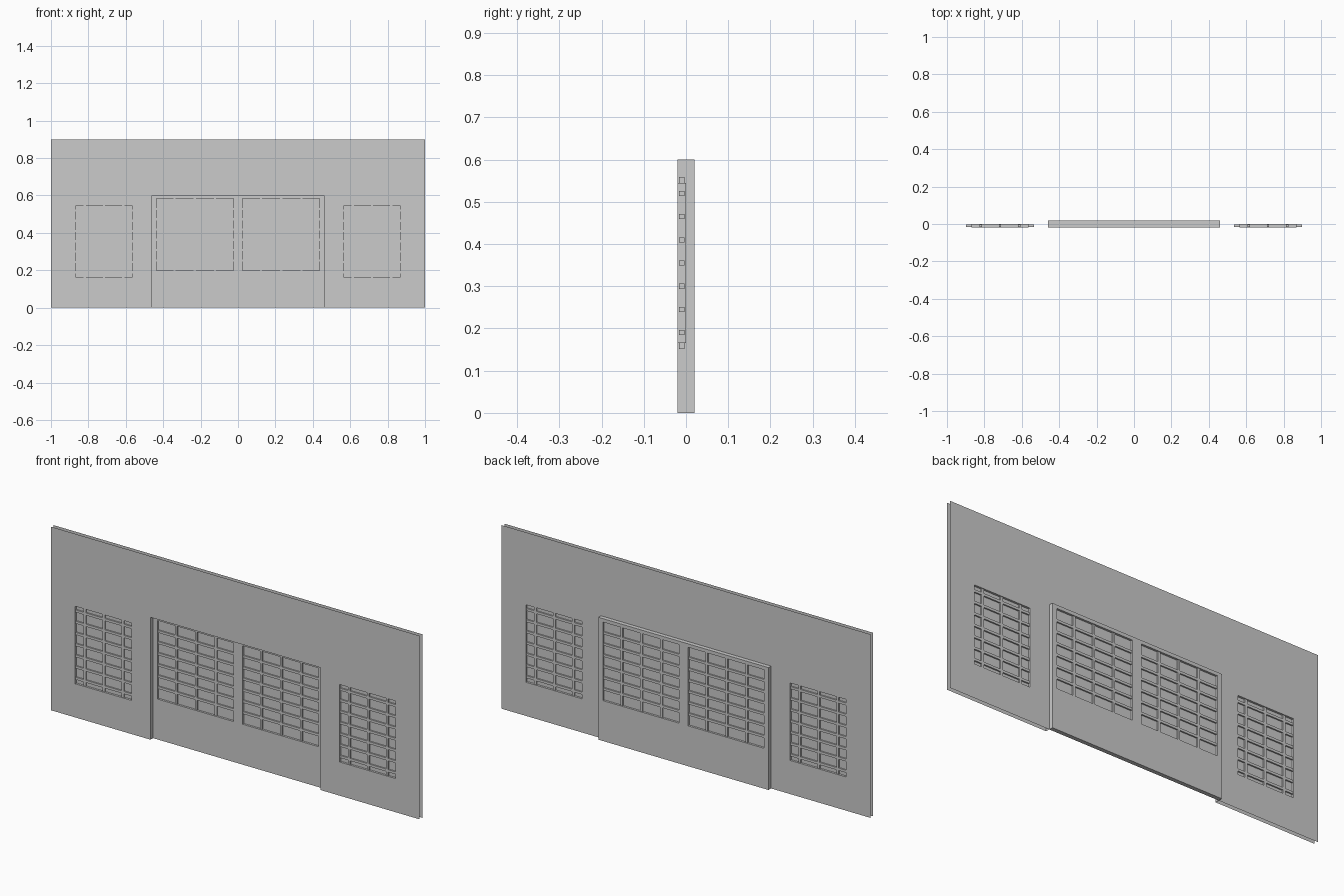
import bpy, bmesh

if "Cube" in bpy.data.objects:
    bpy.data.objects.remove(bpy.data.objects["Cube"])

WALL_F, WALL_B = -0.02, 0.0       # wall skins
DOOR_F, DOOR_B = 0.0, 0.02        # door skins
DW, DH = 0.461, 0.6               # door half width, height
SIDE = (0.565, 0.869, 0.165, 0.545)
LEAF = (0.025, 0.437, 0.198, 0.583)


def mirror(r):
    return (-r[1], -r[0], r[2], r[3])


SIDES = [mirror(SIDE), SIDE]
LEAVES = [mirror(LEAF), LEAF]
DOORWAY = (-DW, DW, 0.0, DH)


def finish(bm, name):
    bmesh.ops.remove_doubles(bm, verts=bm.verts, dist=1e-5)
    me = bpy.data.meshes.new(name)
    bm.to_mesh(me)
    bm.free()
    ob = bpy.data.objects.new(name, me)
    bpy.context.collection.objects.link(ob)
    return ob


def quad(bm, pts):
    bm.faces.new([bm.verts.new(p) for p in pts])


def sheet(bm, rect, holes, y, front):
    """Upright skin at depth y with rectangular openings."""
    xs = sorted({v for r in [rect] + holes for v in r[:2]})
    zs = sorted({v for r in [rect] + holes for v in r[2:]})
    for a, b in zip(xs, xs[1:]):
        for c, d in zip(zs, zs[1:]):
            mx, mz = (a + b) / 2, (c + d) / 2
            if any(h[0] < mx < h[1] and h[2] < mz < h[3] for h in holes):
                continue
            p = [(a, y, c), (b, y, c), (b, y, d), (a, y, d)]
            quad(bm, p if front else p[::-1])


def rim(bm, r, y0, y1, inward=True, bottom=True):
    """Edge faces around a rectangle, from depth y0 to y1."""
    a, b, c, d = r
    loop = [(a, c), (b, c), (b, d), (a, d)]
    for i in range(0 if bottom else 1, 4):
        p, q = loop[i], loop[(i + 1) % 4]
        f = [(p[0], y0, p[1]), (q[0], y0, q[1]), (q[0], y1, q[1]), (p[0], y1, p[1])]
        quad(bm, f[::-1] if not inward else f)


def box(bm, x0, x1, y0, y1, z0, z1):
    vs = bmesh.ops.create_cube(bm, size=1)["verts"]
    for v in vs:
        v.co = (x1 if v.co.x > 0 else x0, y1 if v.co.y > 0 else y0, z1 if v.co.z > 0 else z0)


# Hollow wall: two open skins with lined openings
bm = bmesh.new()
for y, front in ((WALL_F, True), (WALL_B, False)):
    sheet(bm, (-1, 1, 0, 0.9), SIDES + [DOORWAY], y, front)
for r in SIDES:
    rim(bm, r, WALL_F, WALL_B)
rim(bm, DOORWAY, WALL_F, WALL_B, bottom=False)
finish(bm, "wall")

# Double door slab standing proud of the back of the wall
bm = bmesh.new()
for y, front in ((DOOR_F, True), (DOOR_B, False)):
    sheet(bm, DOORWAY, LEAVES, y, front)
for r in LEAVES:
    rim(bm, r, DOOR_F, DOOR_B)
rim(bm, DOORWAY, DOOR_F, DOOR_B, inward=False)
finish(bm, "double_door")


# Panes and crossing glazing bars
def window(name, r, ymid, rows, step_x, step_z, over_x, over_z):
    a, b, c, d = r
    bm = bmesh.new()
    sheet(bm, r, [], ymid, True)
    finish(bm, name + "_pane")
    bm = bmesh.new()
    cx, cz, t, h = (a + b) / 2, (c + d) / 2, 0.006, 0.0065
    for i in (-1, 0, 1):
        x = cx + i * step_x
        box(bm, x - t, x + t, ymid - h, ymid + h, c - over_z, d + over_z)
    for i in range(rows):
        z = cz + (i - (rows - 1) / 2) * step_z
        box(bm, a - over_x, b + over_x, ymid - h, ymid + h, z - t, z + t)
    me = finish_bars(bm, name + "_bars")


def finish_bars(bm, name):
    me = bpy.data.meshes.new(name)
    bm.to_mesh(me)
    bm.free()
    ob = bpy.data.objects.new(name, me)
    bpy.context.collection.objects.link(ob)
    return ob


for side, i in (("left", 0), ("right", 1)):
    window(side + "_side_window", SIDES[i], -0.01, 7, 0.103, 0.055, 0.03, 0.014)
    window(side + "_door_window", LEAVES[i], 0.01, 6, 0.108, 0.055, 0.012, 0.01)
